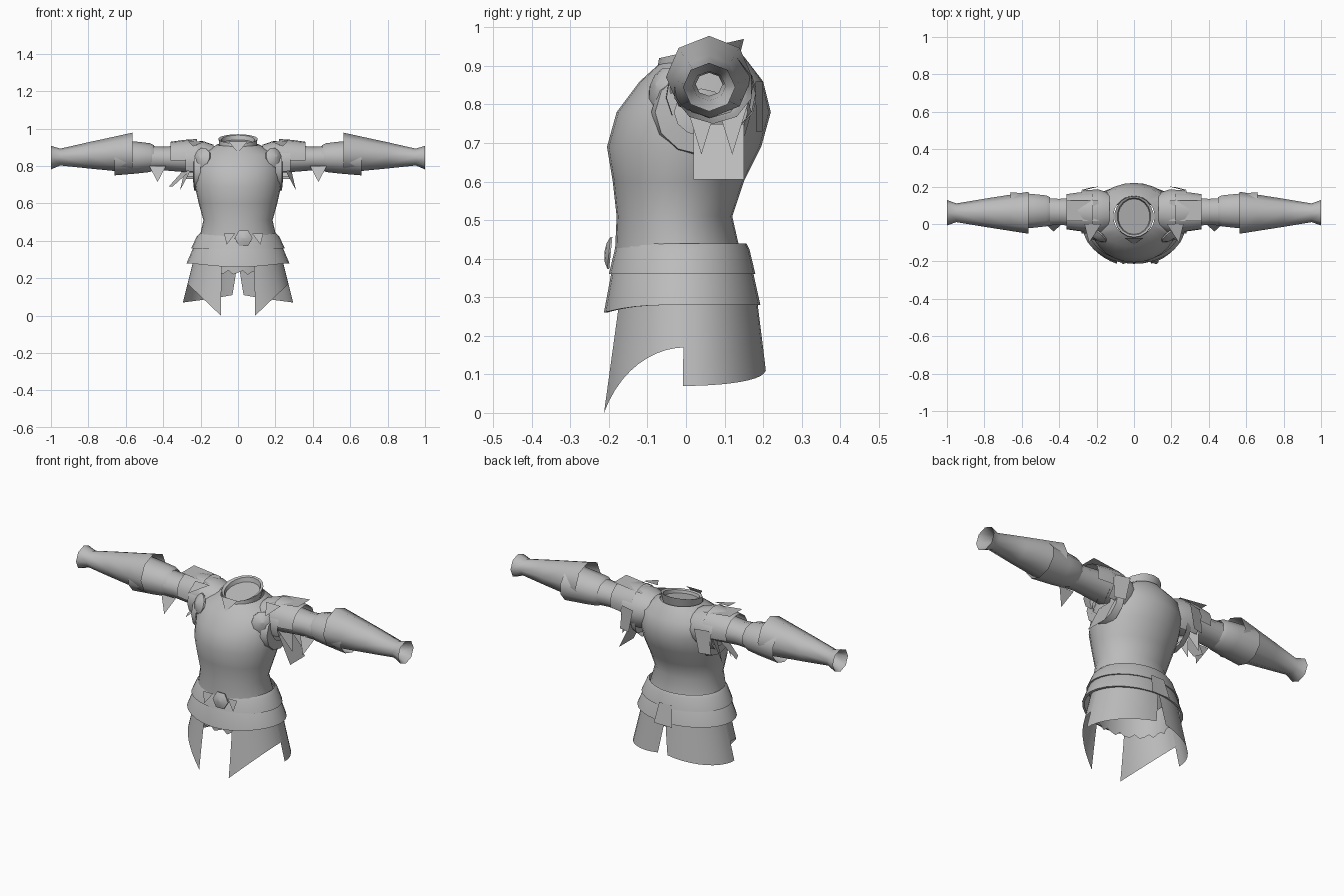
import bpy, bmesh
from math import cos, sin, tau, radians
from mathutils import Vector

default_cube = bpy.data.objects.get("Cube")
if default_cube:
    bpy.data.objects.remove(default_cube)

steel = bpy.data.materials.new("steel_grey")
steel.use_nodes = True
steel.diffuse_color = (0.5, 0.5, 0.5, 1)
steel.node_tree.nodes["Principled BSDF"].inputs["Base Color"].default_value = steel.diffuse_color


def make(name, points, faces, sharp_angle=35):
    mesh = bpy.data.meshes.new(name)
    mesh.from_pydata(points, [], faces)
    bm = bmesh.new()
    bm.from_mesh(mesh)
    bmesh.ops.recalc_face_normals(bm, faces=bm.faces)
    bm.to_mesh(mesh)
    bm.free()
    mesh.materials.append(steel)
    part = bpy.data.objects.new(name, mesh)
    bpy.context.collection.objects.link(part)
    bpy.ops.object.select_all(action="DESELECT")
    part.select_set(True)
    bpy.context.view_layer.objects.active = part
    bpy.ops.object.shade_smooth_by_angle(angle=radians(sharp_angle))


def skin(name, rows, closed=True, sharp_angle=35):
    """Join equal rows of points into one surface."""
    count = len(rows[0])
    faces = []
    for row in range(len(rows) - 1):
        for here in range(count if closed else count - 1):
            after = (here + 1) % count
            low, high = row * count, (row + 1) * count
            faces.append((low + here, low + after, high + after, high + here))
    make(name, [point for row in rows for point in row], faces, sharp_angle)


def lerp(start, end, t):
    return start + (end - start) * t


def around(angle, z, width, depth, centre, tilt=0):
    """Point on a body ellipse; the angle starts at the front and turns to +x."""
    return Vector((width * sin(angle), centre - depth * cos(angle), z - tilt * cos(angle)))


def girth(angle, z, width, centre=-0.01):
    """Point on a hip ellipse, whose depth follows from its width."""
    return around(angle, z, width, 0.06 + width * 0.52, centre)


def turn(count):
    return [tau * step / count for step in range(count)]


def body_shell(name, rings, sides=28):
    skin(name, [[around(angle, *ring) for angle in turn(sides)] for ring in rings])


def skirt(name, top, bottom, top_width, bottom_width, dip=0, lip=0.015):
    """Flared waist plate with a folded lip, its hem dipping at the front."""
    def hem(angle):
        return bottom - dip * max(0, cos(angle)) ** 3
    angles = turn(28)
    skin(name, [[girth(angle, top, top_width - lip) for angle in angles],
                [girth(angle, top - lip, top_width) for angle in angles],
                [girth(angle, hem(angle), bottom_width) for angle in angles],
                [girth(angle, hem(angle), bottom_width - lip) for angle in angles]])


def hip_panel(name, side, start, end, low_start, low_end, hem):
    """Curved guard between two angles in degrees, with its hem given by a rule."""
    steps, levels, top = 10, 3, 0.31
    rows = []
    for level in range(levels + 1):
        row = []
        for step in range(steps + 1):
            t, drop = step / steps, level / levels
            z = lerp(top, hem(t), drop)
            angle = lerp(lerp(start, end, t), lerp(low_start, low_end, t), drop)
            row.append(girth(side * radians(angle), z, 0.235 + (top - z) / 4, 0))
        rows.append(row)
    skin(name, rows, False)


def limb(name, side, rings, sides=8, start=0, sweep=360, y=0.065, z=0.85, broad=0.01, fall=0):
    """Tube or open arch along the arm, from pairs of x and radius."""
    whole = sweep == 360
    angles = [radians(start + sweep * step / sides) for step in range(sides if whole else sides + 1)]
    skin(name, [[Vector((side * x, y + (radius + broad) * sin(angle), z - fall * x + radius * cos(angle)))
                 for angle in angles] for x, radius in rings], whole, 48)


def plate(name, side, root, tip, spread, taper=0):
    """Flat plate from a wide root to a point, or to a narrower end."""
    root, tip, spread = Vector(root), Vector(tip), Vector(spread)
    points = [root - spread, root + spread]
    points += [tip + spread * taper, tip - spread * taper] if taper else [tip]
    for point in points:
        point.x *= side
    make(name, points, [tuple(range(len(points)))])


def disc(name, centre, normal, radius, depth, sides=10):
    """Low faceted dome facing the normal."""
    facing = Vector(normal).to_track_quat("Z", "Y")
    rows = [[Vector(centre) + facing @ Vector((radius * size * cos(angle), radius * size * sin(angle),
                                               depth * height)) for angle in turn(sides)]
            for size, height in ((1, -0.4), (1, 0), (0.6, 0.7), (0.01, 1))]
    skin(name, rows)


# Breastplate and backplate: height, half width, half depth, centre, tilt
body_shell("cuirass", [(0.4, 0.21, 0.165, -0.02), (0.51, 0.185, 0.15, -0.03),
                       (0.6, 0.21, 0.17, -0.02), (0.69, 0.23, 0.2, -0.005),
                       (0.78, 0.235, 0.2, 0.02), (0.86, 0.22, 0.16, 0.04),
                       (0.915, 0.11, 0.11, 0.04, 0.01)])
body_shell("collar", [(0.9, 0.1, 0.105, 0.03, 0.01), (0.945, 0.105, 0.11, 0.04, 0.025),
                      (0.94, 0.09, 0.1, 0.04, 0.025), (0.92, 0.085, 0.095, 0.04, 0.02)], 18)
make("neck_lining", [around(angle, 0.92, 0.09, 0.1, 0.04, 0.02) for angle in turn(18)],
     [tuple(range(18))])
plate("collar_point", 1, (0, -0.075, 0.93), (0, -0.11, 0.87), (0.05, 0, 0))

# Waist plates overlapping down to the hips
skirt("upper_waist_plate", 0.44, 0.36, 0.22, 0.25)
skirt("lower_waist_plate", 0.4, 0.28, 0.23, 0.275, dip=0.02)
plate("back_tab", 1, (0, 0.18, 0.38), (0, 0.205, 0.27), (0.04, 0, 0), 1.4)

# Cloth lining with a frayed hem
skin("lining", [[girth(angle, 0.42, 0.2) for angle in turn(48)],
                [girth(angle, 0.23 + sin(angle * 17) / 80, 0.2) for angle in turn(48)]])

for side_name, side in (("left", 1), ("right", -1)):
    def named(part):
        return side_name + "_" + part

    # Hip guards, split at the front, back and sides
    hip_panel(named("front_hip_guard"), side, 21, 90, 17, 90, lambda t: 0.17 * (1 - (1 - t) ** 2))
    hip_panel(named("back_hip_guard"), side, 88, 180, 88, 174, lambda t: 0.07 + t * t * 0.04)

    # Arm pieces from shoulder to cuff
    limb(named("upper_arm"), side, [(0.19, 0.08), (0.4, 0.063), (0.6, 0.075)], 10, z=0.84)
    limb(named("elbow_guard"), side, [(0.45, 0.067), (0.47, 0.077), (0.54, 0.085), (0.66, 0.095)],
         10, y=0.07, z=0.845)
    limb(named("forearm_guard"), side, [(0.565, 0.107), (0.66, 0.092), (0.8, 0.07), (0.95, 0.045),
                                        (1, 0.063)], y=0.06, z=0.905, broad=0.005, fall=0.06)
    limb(named("cuff_lining"), side, [(1, 0.063), (0.95, 0.038), (0.88, 0.03)],
         y=0.06, z=0.905, broad=0.005, fall=0.06)
    plate(named("elbow_spike"), side, (0.43, 0, 0.8), (0.43, -0.04, 0.715), (0.045, 0, 0))

    # Armhole edge around the shoulder joint
    limb(named("armhole_rim"), side, [(0.2, 0.12), (0.235, 0.11), (0.24, 0.06)], 12, y=0.04, z=0.78)

    # Layered shoulder guard
    limb(named("inner_shoulder_guard"), side, [(0.13, 0.09), (0.19, 0.11), (0.28, 0.105)],
         10, -120, 260, z=0.825)
    limb(named("outer_shoulder_guard"), side, [(0.22, 0.1), (0.29, 0.095), (0.36, 0.085)],
         8, -100, 210, z=0.845)
    plate(named("shoulder_fin"), side, (0.19, 0.07, 0.925), (0.36, 0.07, 0.945), (0, 0.055, 0), 1)
    plate(named("shoulder_spike"), side, (0.22, 0, 0.93), (0.24, -0.1, 0.905), (0.045, 0, 0))
    plate(named("rear_shoulder_plate"), side, (0.23, 0.19, 0.86), (0.25, 0.19, 0.73),
          (0.04, -0.01, 0), 0.8)
    disc(named("armpit_disc"), (side * 0.195, -0.062, 0.845), (side * 0.6, -0.8, 0.3), 0.055, 0.022)

    # Pointed plates hanging beneath the arm
    for place, y in (("front", 0.04), ("rear", 0.12)):
        plate(named(place + "_underarm_spike"), side, (0.26, y, 0.8), (0.31, y, 0.67), (0.02, 0.04, 0))

    # Winged clasp beside the buckle
    plate(named("clasp"), 1, (0.03 + side * 0.075, -0.2, 0.44), (0.03 + side * 0.09, -0.215, 0.38),
          (0.03, 0, 0))

plate("left_hanging_plate", 1, (0.24, 0.085, 0.75), (0.31, 0.085, 0.605), (0, 0.065, 0), 1)
plate("right_hanging_plate", -1, (0.27, 0.065, 0.78), (0.36, 0.06, 0.69), (0.02, 0.045, 0), 0.5)
disc("buckle", (0.03, -0.2, 0.415), (0, -1, 0.1), 0.048, 0.012, 6)
